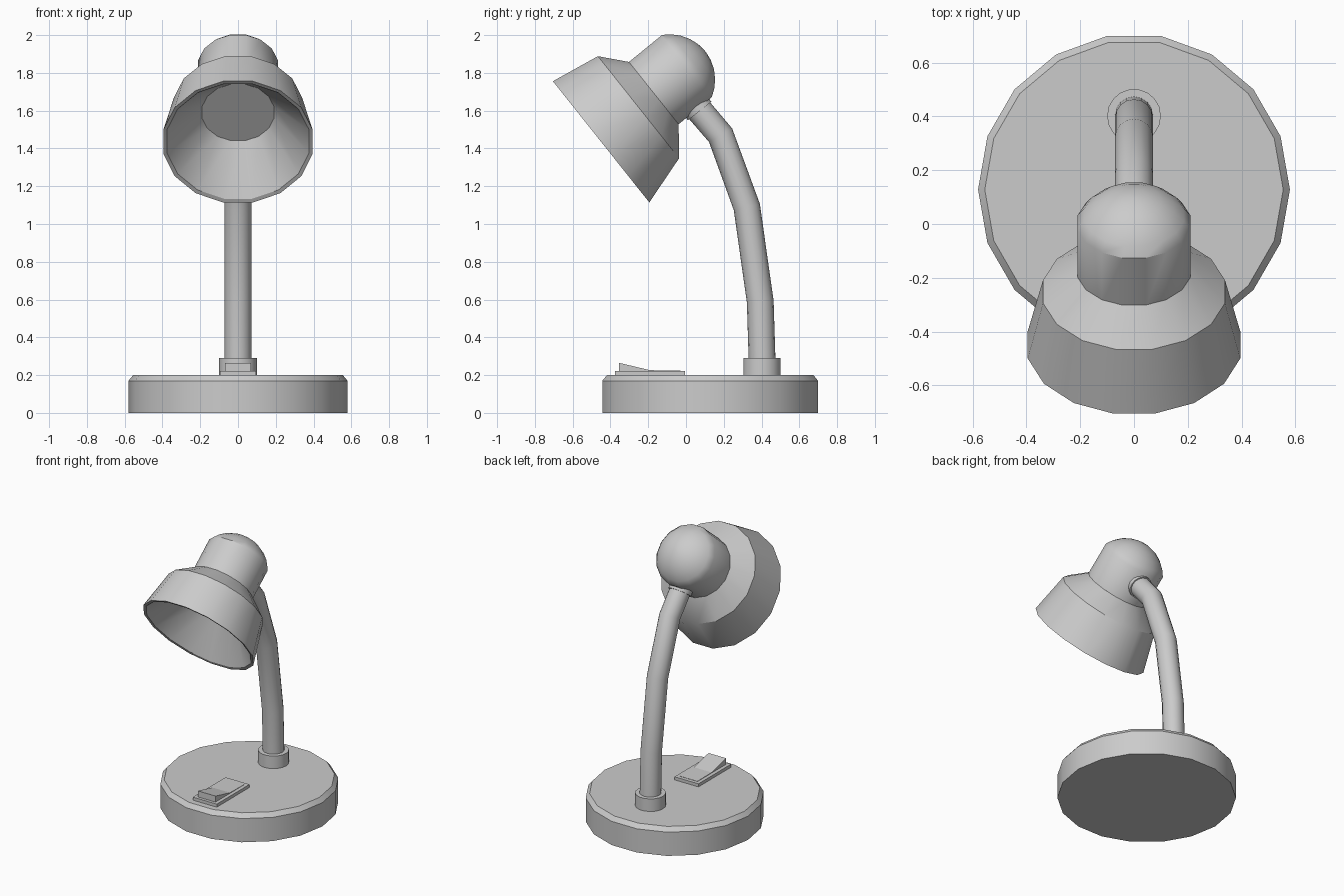
import bpy, bmesh, math
from mathutils import Matrix, Vector

if "Cube" in bpy.data.objects:
    bpy.data.objects.remove(bpy.data.objects["Cube"])


def finish(bm, name, angle=35):
    bmesh.ops.recalc_face_normals(bm, faces=bm.faces)
    mesh = bpy.data.meshes.new(name)
    bm.to_mesh(mesh)
    bm.free()
    ob = bpy.data.objects.new(name, mesh)
    bpy.context.collection.objects.link(ob)
    smooth(ob, angle)
    return ob


def smooth(ob, angle=35):
    bpy.ops.object.select_all(action='DESELECT')
    ob.select_set(True)
    bpy.context.view_layer.objects.active = ob
    bpy.ops.object.shade_smooth_by_angle(angle=math.radians(angle))


def loft(name, rings, sides, matrix, phase=0.0):
    """Skin rings of (height, x radius, y radius, y offset) and cap both ends."""
    bm = bmesh.new()
    loops = []
    for h, rx, ry, off in rings:
        loops.append([bm.verts.new(matrix @ Vector((
            rx * math.cos(2 * math.pi * (i + phase) / sides),
            ry * math.sin(2 * math.pi * (i + phase) / sides) + off, h)))
            for i in range(sides)])
    for a, b in zip(loops, loops[1:]):
        for i in range(sides):
            j = (i + 1) % sides
            bm.faces.new((a[i], a[j], b[j], b[i]))
    bm.faces.new(loops[0])
    bm.faces.new(loops[-1])
    return finish(bm, name)


def prism(name, profile, half_width):
    """Extrude a y-z outline across x."""
    bm = bmesh.new()
    l, r = [[bm.verts.new((x, y, z)) for y, z in profile]
            for x in (-half_width, half_width)]
    bm.faces.new(l)
    bm.faces.new(r)
    for i in range(len(profile)):
        j = (i + 1) % len(profile)
        bm.faces.new((l[i], l[j], r[j], r[i]))
    return finish(bm, name, 10)


# Base and collar
loft("base", [(0, 0.58, 0.58, 0), (0.17, 0.58, 0.58, 0), (0.2, 0.555, 0.555, 0)],
     18, Matrix.Translation((0, 0.128, 0)))
loft("arm_collar", [(0.2, 0.1, 0.1, 0), (0.29, 0.1, 0.1, 0)],
     18, Matrix.Translation((0, 0.402, 0)))

# Switch
prism("switch_plate", [(-0.376, 0.2), (-0.376, 0.222), (-0.005, 0.222), (-0.005, 0.2)], 0.095)
prism("switch_rocker", [(-0.355, 0.21), (-0.355, 0.265), (-0.19, 0.226),
                        (-0.03, 0.224), (-0.03, 0.21)], 0.07)

# Bent arm
curve = bpy.data.curves.new("arm", 'CURVE')
curve.dimensions = '3D'
curve.bevel_depth = 0.071
curve.bevel_resolution = 6
curve.use_fill_caps = True
path = [(0.405, 0.21), (0.393, 0.59), (0.322, 1.09), (0.183, 1.47), (0.055, 1.62)]
spline = curve.splines.new('POLY')
spline.points.add(len(path) - 1)
for p, (y, z) in zip(spline.points, path):
    p.co = (0, y, z, 1)
arm = bpy.data.objects.new("arm", curve)
bpy.context.collection.objects.link(arm)
bpy.ops.object.select_all(action='DESELECT')
arm.select_set(True)
bpy.context.view_layer.objects.active = arm
bpy.ops.object.convert(target='MESH')
smooth(bpy.context.view_layer.objects.active, 35)

# Tilted lamp head: shade wall from inner disc, round the rim, to the neck
tilt = Matrix.Rotation(math.radians(-51.5), 4, 'X')
head = Matrix.Translation((0, -0.4495, 1.435)) @ tilt
loft("shade", [(0.225, 0.195, 0.195, -0.02), (0.004, 0.384, 0.396, 0),
               (0, 0.403, 0.418, 0), (0.269, 0.345, 0.352, -0.02),
               (0.379, 0.215, 0.215, -0.028)], 16, head, 0.5)

# Lamp socket with domed end
cap_r, depth = 0.215, 0.125
R = (cap_r ** 2 + depth ** 2) / (2 * depth)
rings = [(0.36, cap_r, cap_r, -0.028), (0.605, cap_r, cap_r, -0.031)]
for f in (0.88, 0.7, 0.48, 0.25, 0.06):
    r = cap_r * f
    rings.append((0.605 + math.sqrt(R * R - r * r) - (R - depth), r, r, -0.031))
loft("socket", rings, 16, head, 0.5)

# Ring where the arm meets the socket
joint = Matrix.Translation((0, 0.063, 1.61)) @ Matrix.Rotation(math.radians(38.5), 4, 'X')
loft("arm_joint_ring", [(-0.015, 0.079, 0.079, 0), (0.04, 0.079, 0.079, 0)], 16, joint)
